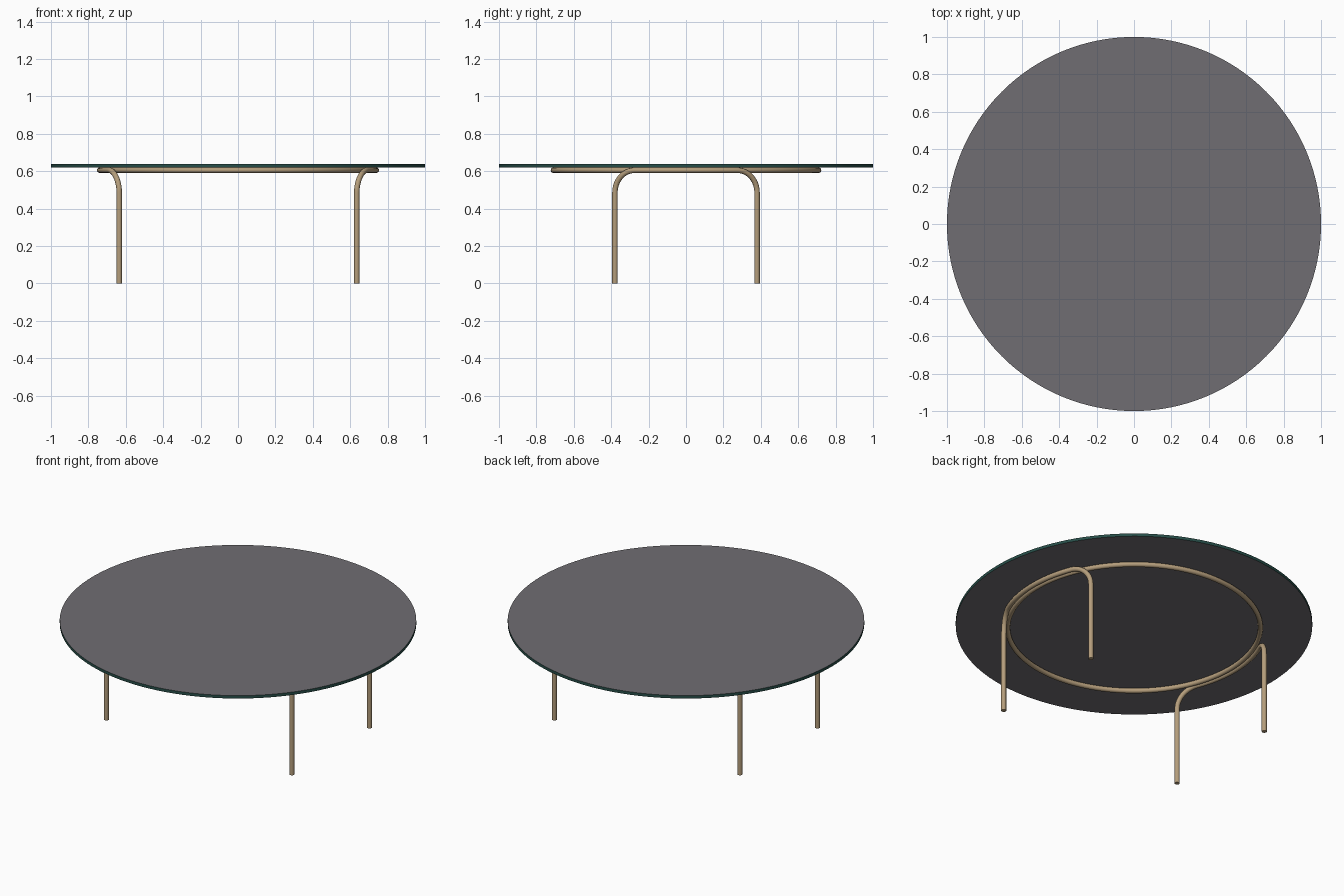
import bpy, math

if "Cube" in bpy.data.objects:
    bpy.data.objects.remove(bpy.data.objects["Cube"])

TUBE = 0.0145      # tube radius
RAIL_Z = 0.6055    # centre height of the tubes under the top


def material(name, color):
    m = bpy.data.materials.new(name)
    m.diffuse_color = (*color, 1)
    m.use_nodes = True
    m.node_tree.nodes["Principled BSDF"].inputs["Base Color"].default_value = m.diffuse_color
    return m


brass = material("brass", (0.46, 0.34, 0.20))
smoke = material("smoked_glass", (0.16, 0.155, 0.17))
edge = material("green_glass_edge", (0.02, 0.075, 0.065))


def tube(name, points, cyclic=False):
    """Sweep a round section along a path and turn it into a mesh."""
    cu = bpy.data.curves.new(name, 'CURVE')
    cu.dimensions = '3D'
    cu.bevel_depth = TUBE
    cu.bevel_resolution = 4
    cu.use_fill_caps = not cyclic
    sp = cu.splines.new('POLY')
    sp.points.add(len(points) - 1)
    for p, co in zip(sp.points, points):
        p.co = (*co, 1)
    sp.use_cyclic_u = cyclic
    cu.materials.append(brass)
    ob = bpy.data.objects.new(name, cu)
    bpy.context.collection.objects.link(ob)
    bpy.ops.object.select_all(action='DESELECT')
    ob.select_set(True)
    bpy.context.view_layer.objects.active = ob
    bpy.ops.object.convert(target='MESH')
    bpy.ops.object.shade_smooth_by_angle(angle=math.radians(40))
    return bpy.context.object


# Round glass top with a green edge
bpy.ops.mesh.primitive_cylinder_add(vertices=128, radius=1, depth=0.018,
                                    location=(0, 0, 0.629))
top = bpy.context.object
top.name = "glass_top"
top.data.materials.append(smoke)
top.data.materials.append(edge)
for f in top.data.polygons:
    f.material_index = 0 if abs(f.normal.z) > 0.5 else 1
bpy.ops.object.shade_smooth_by_angle(angle=math.radians(40))

# Support ring under the top
N = 128
tube("support_ring", [(0.709 * math.cos(2 * math.pi * i / N),
                       0.709 * math.sin(2 * math.pi * i / N), RAIL_Z)
                      for i in range(N)], cyclic=True)

# Leg loops: an inverted U wrapped around the outside of the ring
R, BEND = 0.74, 0.12
half = R * math.atan2(0.38, 0.635)    # arc length from middle to leg
side = [(half, 0.0)]                  # (arc length, height)
for i in range(13):
    a = math.pi / 2 * i / 12
    side.append((half - BEND + BEND * math.cos(a),
                 RAIL_Z - BEND + BEND * math.sin(a)))
flat = half - BEND
middle = [(flat - 2 * flat * i / 20, RAIL_Z) for i in range(1, 20)]
path = side + middle + [(-s, z) for s, z in reversed(side)]

for name, turn in (("right_leg_loop", 0), ("left_leg_loop", math.pi)):
    tube(name, [(R * math.cos(s / R + turn), R * math.sin(s / R + turn), z)
                for s, z in path])
